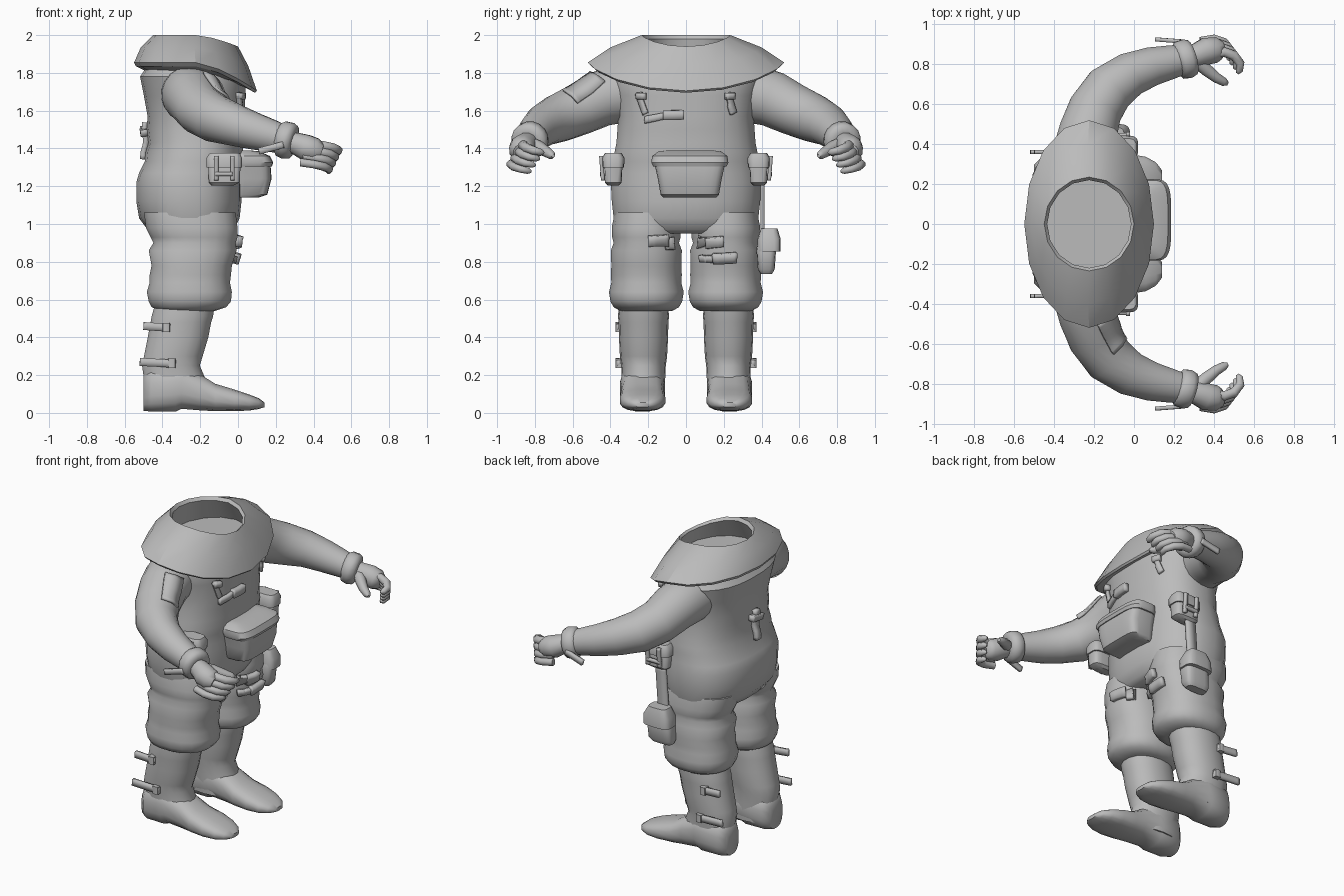
import bpy, bmesh, math
from mathutils import Vector

grey = bpy.data.materials.new("suit_grey")
grey.diffuse_color = (0.5, 0.5, 0.5, 1)


def make(name, verts, faces, angle=40):
    bm = bmesh.new()
    vs = [bm.verts.new(v) for v in verts]
    for f in faces:
        bm.faces.new([vs[i] for i in f])
    bmesh.ops.recalc_face_normals(bm, faces=bm.faces)
    me = bpy.data.meshes.new(name)
    bm.to_mesh(me)
    bm.free()
    for p in me.polygons:
        p.use_smooth = True
    me.set_sharp_from_angle(angle=math.radians(angle))
    me.materials.append(grey)
    ob = bpy.data.objects.new(name, me)
    bpy.context.collection.objects.link(ob)
    return ob


def loft(name, rings, caps=True, angle=40):
    n = len(rings[0])
    verts = [p for r in rings for p in r]
    faces = [(k * n + i, k * n + (i + 1) % n, (k + 1) * n + (i + 1) % n, (k + 1) * n + i)
             for k in range(len(rings) - 1) for i in range(n)]
    if caps:
        faces += [tuple(range(n)), tuple(range(len(verts) - n, len(verts)))]
    return make(name, verts, faces, angle)


def ring(c, u, v, n=20, power=2.0):
    out = []
    for i in range(n):
        t = 2 * math.pi * (i + 0.5) / n
        a, b = math.cos(t), math.sin(t)
        e = 2 / power
        out.append(Vector(c) + Vector(u) * math.copysign(abs(a) ** e, a)
                   + Vector(v) * math.copysign(abs(b) ** e, b))
    return out


def stack(name, rows, cy=0, power=2.0, n=20, angle=40):
    """Horizontal sections: z, back x, front x, half width."""
    return loft(name, [ring(((a + b) / 2, cy, z), ((b - a) / 2, 0, 0), (0, h, 0), n, power)
                       for z, a, b, h in rows], angle=angle)


def tube(name, rows, n=16):
    """Round sections along a path: x, y, z, radius."""
    pts = [Vector(r[:3]) for r in rows]
    rings = []
    for i, r in enumerate(rows):
        t = (pts[min(i + 1, len(pts) - 1)] - pts[max(i - 1, 0)]).normalized()
        u = t.cross(Vector((0, 0, 1))).normalized()
        rings.append(ring(pts[i], u * r[3], u.cross(t) * r[3], n))
    return loft(name, rings, angle=60)


def strap(name, a, b, normal, width, target=None, thick=0.02, seg=10):
    """Flat band from a to b, laid on the target when one is given."""
    a, b = Vector(a), Vector(b)
    w = Vector(normal).cross(b - a).normalized() * width / 2
    verts = [a.lerp(b, i / seg) + w * k for i in range(seg + 1) for k in (-1, 0, 1)]
    faces = [(3 * i + k, 3 * i + k + 1, 3 * i + k + 4, 3 * i + k + 3)
             for i in range(seg) for k in (0, 1)]
    ob = make(name, verts, faces)
    if target:
        m = ob.modifiers.new("lay", 'SHRINKWRAP')
        m.target = target
        m.wrap_mode = 'ABOVE_SURFACE'
        m.offset = 0.012
    m = ob.modifiers.new("thickness", 'SOLIDIFY')
    m.thickness = thick
    m.offset = 0
    return ob


# Torso and hips
torso = stack("torso", [
    (.95, -.42, -.05, .32), (.97, -.48, -.02, .365), (1.03, -.525, .01, .385),
    (1.12, -.54, .02, .395), (1.22, -.54, .02, .4), (1.27, -.525, .02, .39),
    (1.33, -.495, .02, .385), (1.38, -.49, .03, .38), (1.43, -.475, .025, .37),
    (1.5, -.485, .035, .365), (1.57, -.48, .035, .36), (1.68, -.5, .04, .38),
    (1.78, -.52, .04, .4), (1.84, -.48, .02, .37)], power=2.4, n=28)


# Wide collar with a sloping rim and an open neck
def collar_ring(cx, rx, ry, z, drop, n=16):
    return [(cx + rx * math.cos(t), ry * math.sin(t), z - drop * max(0, math.cos(t)) ** 1.5)
            for t in (2 * math.pi * i / n for i in range(n))]


loft("collar", [collar_ring(-.23, .24, .36, 1.80, .06), collar_ring(-.225, .315, .5, 1.835, .14),
                collar_ring(-.225, .325, .52, 1.855, .15), collar_ring(-.23, .285, .4, 1.935, .1),
                collar_ring(-.225, .225, .235, 2.0, .06), collar_ring(-.225, .21, .22, 1.98, .05),
                collar_ring(-.225, .235, .3, 1.83, .02)], caps=False, angle=30)

arms, thighs, shins = {}, {}, {}
for s, side in ((1, "left"), (-1, "right")):
    # Baggy thigh with folds, then calf and boot
    thighs[s] = stack(side + "_thigh", [
        (1.06, -.5, -.01, .17), (.98, -.49, 0, .185), (.93, -.465, 0, .183), (.9, -.45, -.01, .175),
        (.86, -.475, -.005, .19), (.78, -.46, -.03, .187), (.73, -.47, -.035, .19),
        (.69, -.47, -.04, .187), (.64, -.485, -.03, .2), (.59, -.475, -.035, .192),
        (.56, -.46, -.06, .175), (.54, -.42, -.12, .14)], s * .21, 2.3, 20, 60)
    shins[s] = stack(side + "_calf", [
        (.58, -.44, -.12, .13), (.51, -.46, -.13, .135), (.48, -.465, -.14, .132),
        (.4, -.48, -.155, .13), (.3, -.5, -.185, .125), (.25, -.51, -.2, .118),
        (.18, -.5, -.17, .115), (.06, -.495, -.17, .11)], s * .225, 2.2, 18, 60)
    rows = [(-.5, .01, .2, .07), (-.46, .005, .24, .11), (-.33, .005, .26, .12), (-.3, .02, .25, .118),
            (-.2, .012, .205, .112), (-.12, .008, .155, .118), (-.02, .008, .125, .122),
            (.06, .012, .098, .108), (.11, .02, .078, .08), (.14, .03, .055, .04)]
    loft(side + "_boot", [ring((x, s * .23, (a + b) / 2), (0, h, 0), (0, 0, (b - a) / 2), 16, 2.6)
                          for x, a, b, h in rows], angle=50)

    # Sleeve and wrist cuff
    arms[s] = tube(side + "_sleeve", [
        (-.26, s * .26, 1.69, .15), (-.25, s * .37, 1.685, .155), (-.23, s * .46, 1.66, .148),
        (-.195, s * .57, 1.605, .137), (-.125, s * .675, 1.56, .128), (-.02, s * .75, 1.525, .112),
        (.09, s * .79, 1.49, .098), (.18, s * .81, 1.465, .086), (.25, s * .825, 1.445, .075)], 20)
    tube(side + "_cuff", [
        (.215, s * .815, 1.455, .078), (.23, s * .82, 1.452, .096), (.265, s * .828, 1.44, .1),
        (.29, s * .835, 1.432, .09), (.3, s * .838, 1.43, .06)])
    strap(side + "_wrist_tab", (.11, s * .925, 1.385), (.24, s * .915, 1.42), (0, 1, 0), .035)

    # Glove: palm, four curled fingers and thumb
    tube(side + "_palm", [
        (.26, s * .835, 1.435, .055), (.31, s * .845, 1.425, .06), (.36, s * .865, 1.405, .07),
        (.41, s * .872, 1.39, .066), (.44, s * .87, 1.38, .045)], 12)
    for k in range(4):
        y, z, r = .85 + .022 * k, 1.425 - .033 * k, .026 - .001 * k
        x = .41 - .016 * k
        tube("%s_finger_%d" % (side, k + 1), [
            (x - .03, s * y, z, r), (x + .04, s * (y + .012), z - .01, r),
            (x + .09, s * (y - .005), z - .022, r), (x + .122, s * (y - .045), z - .036, r * .9),
            (x + .118, s * (y - .08), z - .045, r * .75), (x + .108, s * (y - .095), z - .048, r * .35)], 8)
    tube(side + "_thumb", [
        (.31, s * .82, 1.425, .035), (.36, s * .775, 1.405, .034), (.41, s * .735, 1.38, .028),
        (.45, s * .712, 1.365, .023), (.47, s * .703, 1.36, .01)], 8)

    # Hip pouch with flap, closing band and side lip
    stack(side + "_hip_pouch", [(1.205, -.14, -.02, .03), (1.22, -.155, .01, .045),
                                (1.33, -.16, .015, .05), (1.345, -.15, 0, .045)], s * .385, 4, 16)
    stack(side + "_hip_pouch_flap", [(1.3, -.168, .022, .058), (1.35, -.168, .022, .06),
                                     (1.375, -.15, .01, .045)], s * .385, 4, 16)
    for x in (-.115, -.03):
        strap(side + "_pouch_band", (x, s * .44, 1.23), (x, s * .45, 1.36), (0, 1, 0), .022)
    strap(side + "_pouch_buckle", (-.12, s * .445, 1.265), (-.03, s * .445, 1.265), (0, 1, 0), .02)

    # Calf straps with loose tabs
    for z, x0, x1 in ((.455, -.5, -.36), (.265, -.52, -.33)):
        strap(side + "_calf_strap", (x0, s * .362, z + .005), (x1, s * .355, z - .005), (0, 1, 0), .042)
        stack(side + "_calf_buckle", [(z - .028, x1 - .04, x1, .022), (z + .022, x1 - .04, x1, .022)],
              s * .352, 5, 12)

    # Chest strap
    y = .25 * s
    strap(side + "_chest_strap", (.04, y - .02, 1.69), (.04, y + .025, 1.58), (1, 0, 0), .04, torso)
    strap(side + "_chest_buckle", (.05, y - .035, 1.675), (.05, y + .03, 1.675), (1, 0, 0), .035, torso, .04, 4)

# Cross strap on the chest and straps on the back
strap("chest_cross_strap", (.05, -.23, 1.55), (.05, -.1, 1.575), (1, 0, 0), .035, torso)
strap("chest_cross_buckle", (.05, -.12, 1.575), (.05, -.01, 1.578), (1, 0, 0), .05, torso, .04)
strap("back_strap", (-.5, -.03, 1.34), (-.5, -.03, 1.54), (-1, 0, 0), .045, torso, .03)
strap("back_buckle", (-.5, -.08, 1.48), (-.5, .03, 1.5), (-1, 0, 0), .04, torso, .05)

# Front pouch with domed flap
stack("front_pouch", [(1.14, -.02, .11, .14), (1.155, -.02, .155, .155), (1.24, -.02, .178, .17),
                      (1.32, -.02, .172, .188)], .02, 5, 24)
stack("front_pouch_flap", [(1.305, -.02, .18, .195), (1.325, -.02, .187, .205), (1.36, -.02, .17, .2),
                           (1.385, -.02, .11, .165), (1.39, -.02, .06, .12)], .02, 4, 24)

# Thigh pouch hanging from a strap
strap("hanging_strap", (-.1, .405, 1.22), (-.12, .405, .94), (0, 1, 0), .07)
stack("thigh_pouch", [(.735, -.2, -.06, .03), (.76, -.21, -.04, .045), (.87, -.2, -.03, .053),
                      (.9, -.19, -.04, .045)], .425, 4, 16)
stack("thigh_pouch_flap", [(.855, -.21, -.02, .062), (.92, -.205, -.02, .062),
                           (.975, -.18, -.05, .045)], .44, 4, 16)

# Thigh straps and buckles
for s, a, b, z in ((-1, -.2, -.08, .91), (-1, -.08, -.01, .89), (1, .01, .1, .905), (1, .1, .2, .9),
                   (1, .03, .15, .8), (1, .14, .27, .81)):
    wide = abs(a) + abs(b) > .27
    strap("thigh_buckle" if wide else "thigh_strap", (0, a, z), (0, b, z + .008), (1, 0, 0),
          .055 if wide else .035, thighs[s], .04 if wide else .025)

# Sleeve patch
strap("sleeve_patch", (-.13, -.47, 1.79), (-.06, -.61, 1.68), (.6, -.3, .7), .13, arms[-1], .015)
